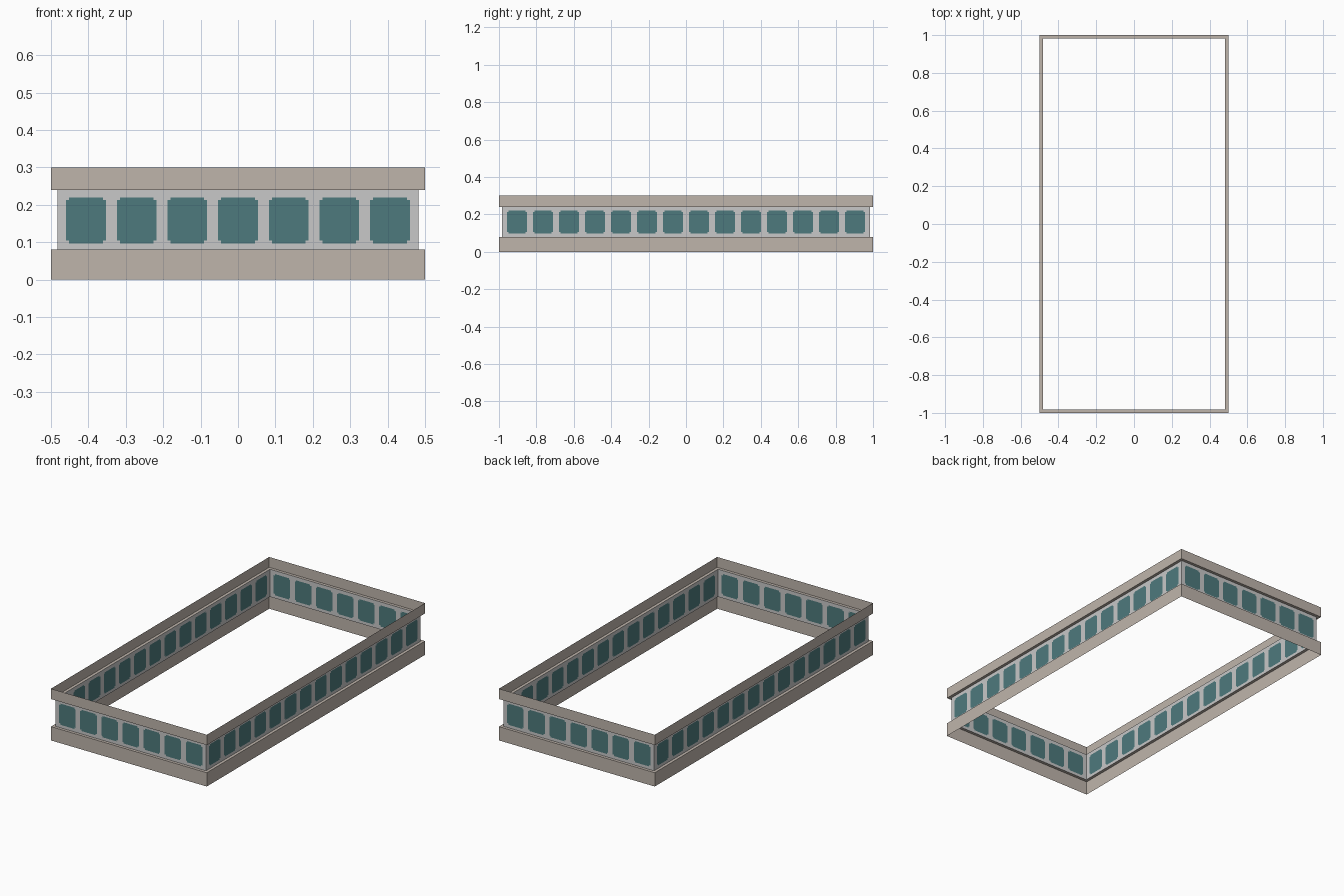
import bpy, bmesh

if "Cube" in bpy.data.objects:
    bpy.data.objects.remove(bpy.data.objects["Cube"])

HX, HY, H = 0.5, 1.0, 0.3        # outer half sizes and height
INSET = 0.017                    # panel recess
Z0, Z1 = 0.08, 0.24              # panel bottom and top


def material(name, rgb):
    m = bpy.data.materials.new(name)
    m.diffuse_color = (*rgb, 1)
    m.use_nodes = True
    m.node_tree.nodes["Principled BSDF"].inputs["Base Color"].default_value = m.diffuse_color
    return m


stone = material("beige_stone", (0.52, 0.46, 0.41))
grey = material("pale_grey", (0.58, 0.58, 0.58))
teal = material("teal_glass", (0.076, 0.195, 0.205))


def finish(bm, name, mats):
    me = bpy.data.meshes.new(name)
    bm.to_mesh(me)
    bm.free()
    for m in mats:
        me.materials.append(m)
    ob = bpy.data.objects.new(name, me)
    bpy.context.collection.objects.link(ob)
    return ob


def ring_sheet(name, profile):
    """Rectangular ring swept from (inset, z) points, faces outward."""
    bm = bmesh.new()
    rows = []
    for d, z in profile:
        x, y = HX - d, HY - d
        rows.append([bm.verts.new(p) for p in
                     ((-x, -y, z), (x, -y, z), (x, y, z), (-x, y, z))])
    for a, b in zip(rows, rows[1:]):
        for i in range(4):
            j = (i + 1) % 4
            bm.faces.new((a[i], a[j], b[j], b[i]))
    finish(bm, name, [stone])


# hollow base and cornice bands with ledges leading to the recessed wall
ring_sheet("base_band", [(0, 0), (0, Z0), (INSET, Z0)])
ring_sheet("top_band", [(INSET, Z1), (0, Z1), (0, H)])


def window_wall(name, half, count, pitch, place):
    """Flat wall with notched-corner windows cut in as coloured faces."""
    w, n, lo, hi = 0.106, 0.008, 0.097, 0.22
    us = [(-half, 0)]            # (start of column, kind): 0 wall, 1 edge, 2 middle
    for i in range(count):
        c = (i - (count - 1) / 2) * pitch
        us += [(c - w / 2, 1), (c - w / 2 + n, 2), (c + w / 2 - n, 1), (c + w / 2, 0)]
    us.append((half, 0))
    zs = [(Z0, 0), (lo, 1), (lo + n, 2), (hi - n, 1), (hi, 0), (Z1, 0)]
    bm = bmesh.new()
    grid = [[bm.verts.new(place(u, z)) for u, _ in us] for z, _ in zs]
    for r in range(len(zs) - 1):
        for c in range(len(us) - 1):
            f = bm.faces.new((grid[r][c], grid[r][c + 1],
                              grid[r + 1][c + 1], grid[r + 1][c]))
            f.material_index = 1 if zs[r][1] + us[c][1] >= 3 else 0
    finish(bm, name, [grey, teal])


# four recessed window walls
px, py = HX - INSET, HY - INSET
window_wall("front_wall", px, 7, 0.1355, lambda u, z: (u, -py, z))
window_wall("back_wall", px, 7, 0.1355, lambda u, z: (-u, py, z))
window_wall("right_wall", py, 14, 0.139, lambda u, z: (px, u, z))
window_wall("left_wall", py, 14, 0.139, lambda u, z: (-px, -u, z))
